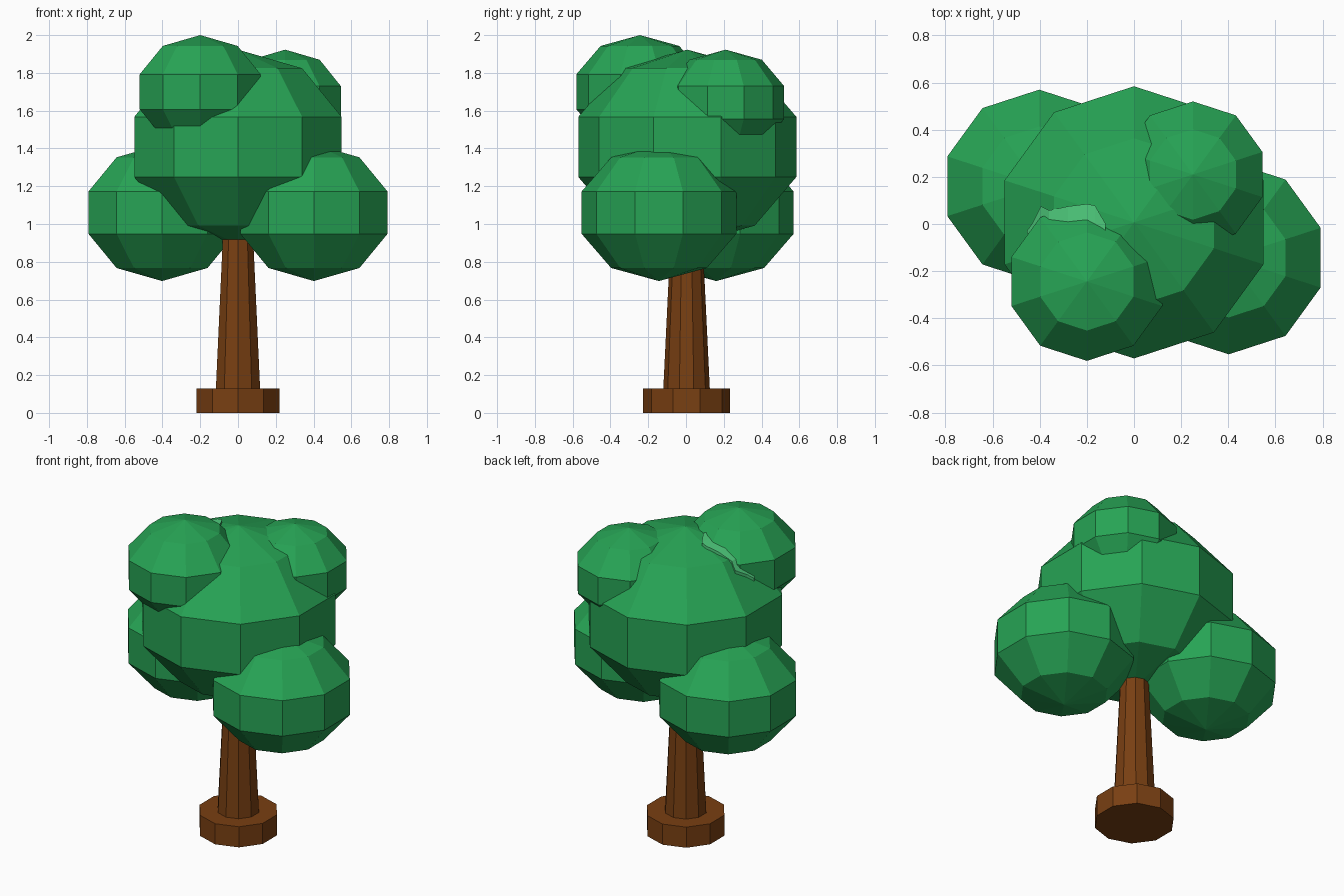
import bpy, bmesh, math
from mathutils import Matrix

if "Cube" in bpy.data.objects:
    bpy.data.objects.remove(bpy.data.objects["Cube"])


def material(name, rgb):
    m = bpy.data.materials.new(name)
    m.diffuse_color = (*rgb, 1)
    m.use_nodes = True
    m.node_tree.nodes["Principled BSDF"].inputs["Base Color"].default_value = m.diffuse_color
    return m


LEAF = material("leaf green", (0.02, 0.37, 0.09))
LIGHT = material("light leaf green", (0.08, 0.62, 0.21))
BARK = material("bark brown", (0.19, 0.05, 0.006))


def finish(bm, name, mat):
    bmesh.ops.recalc_face_normals(bm, faces=bm.faces)
    mesh = bpy.data.meshes.new(name)
    bm.to_mesh(mesh)
    bm.free()
    mesh.materials.append(mat)
    bpy.context.collection.objects.link(bpy.data.objects.new(name, mesh))


def foliage(name, center, radius, height):
    # Squashed ten-sided ball of leaves
    bm = bmesh.new()
    bmesh.ops.create_uvsphere(bm, u_segments=10, v_segments=5, radius=1)
    bmesh.ops.transform(bm, verts=bm.verts, matrix=Matrix.Translation(center)
                        @ Matrix.Diagonal((radius, radius, height, 1)))
    finish(bm, name, LEAF)


def post(name, z0, z1, r0, r1):
    # Ten-sided tapered column
    bm = bmesh.new()
    bmesh.ops.create_cone(bm, cap_ends=True, segments=10, radius1=r0, radius2=r1, depth=z1 - z0,
                          matrix=Matrix.Translation((0, 0.003, (z0 + z1) / 2)))
    finish(bm, name, BARK)


# Trunk and its foot
post("trunk_base", 0, 0.13, 0.231, 0.231)
post("trunk", 0.13, 1.1, 0.123, 0.076)

# Crown
foliage("crown_main", (0, 0.007, 1.408), 0.607, 0.515)
foliage("crown_lower_left", (-0.402, 0.16, 1.06), 0.431, 0.362)
foliage("crown_lower_right", (0.402, -0.143, 1.06), 0.431, 0.362)
foliage("crown_top_front", (-0.2, -0.244, 1.70), 0.354, 0.30)
foliage("crown_top_back", (0.25, 0.21, 1.643), 0.326, 0.28)


def crown_height(x, y):
    # Height of the faceted upper surface of the main crown ball
    y -= 0.007
    r = max(x * math.cos(a) + y * math.sin(a)
            for a in (math.radians(36 * i) for i in range(10))) / math.cos(math.pi / 10)
    if r < 0.357:
        return 1.923 - r / 0.357 * 0.098
    return 1.825 - (r - 0.357) / 0.22 * 0.258


# Ragged light tuft peeking out behind the top front ball
outer = [(-0.455, -0.03), (-0.43, 0.005), (-0.395, 0.075), (-0.36, 0.058),
         (-0.28, 0.075), (-0.2, 0.085), (-0.165, 0.078), (-0.12, 0.0)]
bm = bmesh.new()
rows = []
for x, y in outer:
    z = crown_height(x, y)
    xi, yi = max(x, -0.43), -0.09
    zi = crown_height(xi, yi)
    rows.append([bm.verts.new(p) for p in
                 ((x, y, z + 0.018), (xi, yi, zi + 0.018), (xi, yi, zi - 0.04), (x, y, z - 0.04))])
for a, b in zip(rows, rows[1:]):
    for i in range(4):
        j = (i + 1) % 4
        bm.faces.new((a[i], a[j], b[j], b[i]))
bm.faces.new(rows[0])
bm.faces.new(rows[-1])
bmesh.ops.remove_doubles(bm, verts=bm.verts, dist=0.0001)
finish(bm, "light_leaf_tuft", LIGHT)
